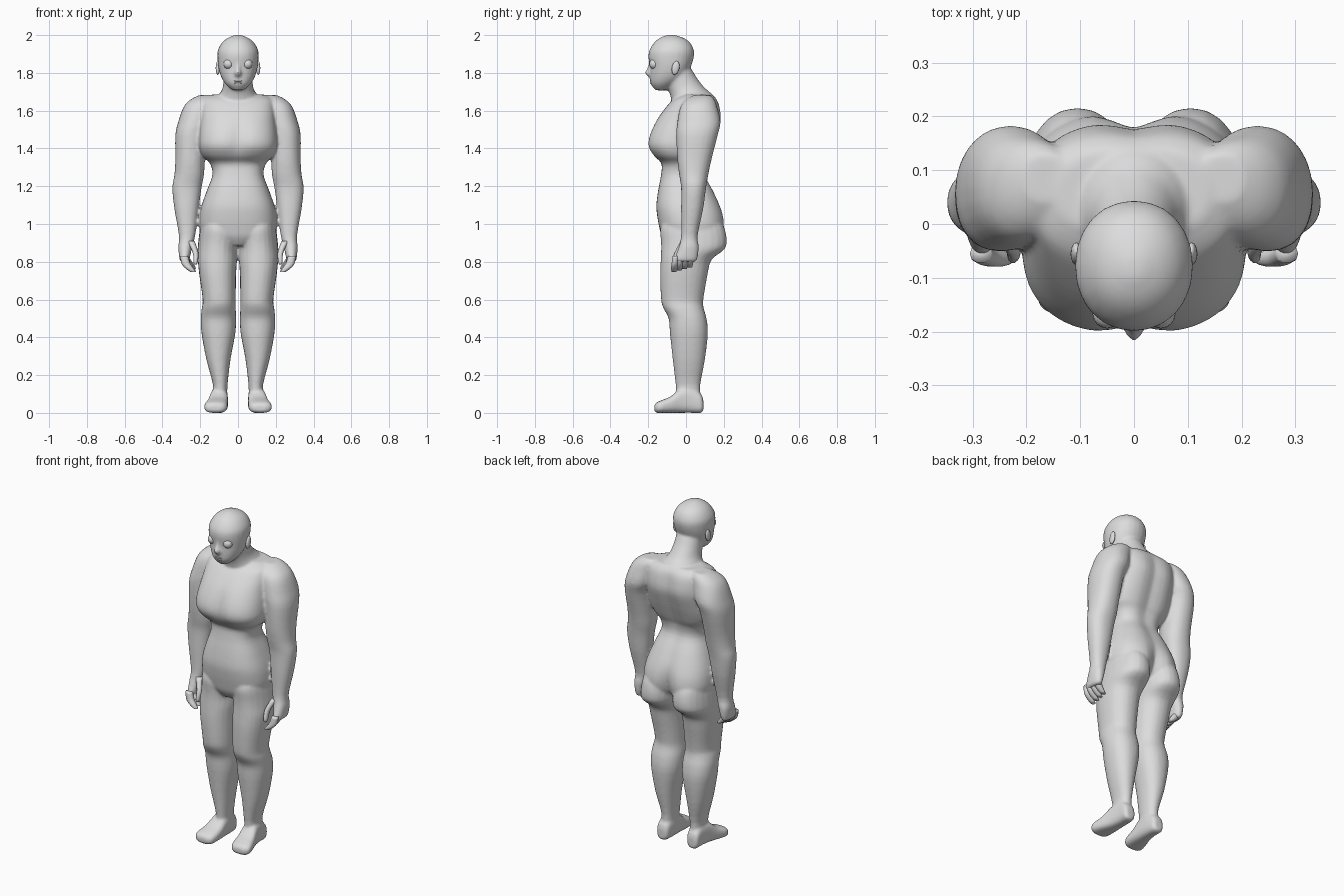
import bpy, bmesh, math
from mathutils import Matrix

skin = bpy.data.materials.new("plain_grey")
skin.diffuse_color = (0.72, 0.72, 0.72, 1)


def finish(name, bm):
    bmesh.ops.recalc_face_normals(bm, faces=bm.faces)
    me = bpy.data.meshes.new(name)
    bm.to_mesh(me)
    bm.free()
    me.materials.append(skin)
    me.shade_smooth()
    ob = bpy.data.objects.new(name, me)
    bpy.context.collection.objects.link(ob)
    return ob


def spline(rows, steps):
    """Catmull-Rom interpolation of whole section rows."""
    out = []
    for i in range(len(rows) - 1):
        p0, p1 = rows[max(i - 1, 0)], rows[i]
        p2, p3 = rows[i + 1], rows[min(i + 2, len(rows) - 1)]
        for s in range(steps):
            t = s / steps
            out.append([0.5 * (2 * b + (c - a) * t + (2 * a - 5 * b + 4 * c - d) * t * t
                               + (3 * b - a - 3 * c + d) * t ** 3)
                        for a, b, c, d in zip(p0, p1, p2, p3)])
    out.append(list(rows[-1]))
    return out


def loft(name, rows, axis='z', n=2.2, seg=24, side=1, steps=3):
    """Rows: position, box a0 a1 b0 b1, optional front and back groove depth."""
    bm = bmesh.new()
    rings = []
    for r in spline(rows, steps):
        t, a0, a1, b0, b1 = r[:5]
        cf, cb = (r[5], r[6]) if len(r) > 5 else (0, 0)
        ring = []
        for k in range(seg):
            w = 2 * math.pi * k / seg
            c, s = math.cos(w), math.sin(w)
            a = (a0 + a1) / 2 + (a1 - a0) / 2 * math.copysign(abs(c) ** (2 / n), c)
            b = (b0 + b1) / 2 + (b1 - b0) / 2 * math.copysign(abs(s) ** (2 / n), s)
            g = math.exp(-(a / 0.045) ** 2)
            b += (cf if s < 0 else -cb) * g * abs(s)
            co = (a * side, b, t) if axis == 'z' else (a * side, t, b)
            ring.append(bm.verts.new(co))
        rings.append(ring)
    for p, q in zip(rings, rings[1:]):
        for k in range(seg):
            j = (k + 1) % seg
            bm.faces.new((p[k], p[j], q[j], q[k]))
    bm.faces.new(rings[0])
    bm.faces.new(rings[-1])
    return finish(name, bm)


def blob(name, loc, radii, tilt=0):
    bm = bmesh.new()
    m = (Matrix.Translation(loc) @ Matrix.Rotation(tilt, 4, 'X')
         @ Matrix.Diagonal((*radii, 1)))
    bmesh.ops.create_uvsphere(bm, u_segments=16, v_segments=10, radius=1, matrix=m)
    return finish(name, bm)


body = []

# torso: height, half width, front, back, front groove, back groove
torso = [(.885, .06, -.10, .12, 0, .03), (.93, .18, -.128, .19, 0, .045),
         (.98, .204, -.141, .208, 0, .04),
         (1.04, .204, -.152, .203, 0, .025), (1.10, .192, -.157, .183, 0, .012),
         (1.18, .164, -.147, .146, 0, .01), (1.26, .135, -.132, .105, 0, .01),
         (1.32, .148, -.13, .107, 0, .012), (1.36, .187, -.172, .125, .006, .015),
         (1.41, .207, -.203, .145, .016, .016), (1.47, .207, -.197, .167, .016, .016),
         (1.55, .20, -.158, .19, .006, .015), (1.62, .195, -.105, .182, 0, .012),
         (1.66, .185, -.065, .165, 0, .005), (1.685, .14, -.02, .14, 0, 0)]
body.append(loft("torso", [(z, -w, w, f, b, cf, cb) for z, w, f, b, cf, cb in torso],
                 n=2.6, seg=48))

# neck leaning forward, flaring into the shoulders
body.append(loft("neck", [(1.62, -.14, .14, -.07, .16), (1.685, -.10, .10, -.085, .138),
                          (1.72, -.082, .082, -.10, .10), (1.77, -.076, .076, -.115, .06),
                          (1.82, -.076, .076, -.12, .03)], n=2))

# head
head = [(1.708, .03, -.162, -.10), (1.74, .066, -.186, -.05), (1.78, .09, -.191, .0),
        (1.83, .104, -.191, .025), (1.88, .109, -.199, .041), (1.92, .107, -.194, .042),
        (1.96, .085, -.169, .022), (1.985, .055, -.139, -.013), (2.001, .016, -.10, -.06)]
body.append(loft("head", [(z, -w, w, f, b) for z, w, f, b in head], n=2.1))
body.append(loft("nose", [(1.778, -.016, .016, -.198, -.16), (1.80, -.02, .02, -.219, -.16),
                          (1.825, -.012, .012, -.206, -.16), (1.86, -.012, .012, -.196, -.16)],
                 seg=12, n=2))
blob("upper_lip", (0, -.181, 1.757), (.026, .011, .006))
blob("lower_lip", (0, -.179, 1.746), (.023, .011, .007))

# paired parts
leg = [(1.06, .05, .15, -.07, .14), (1.01, .02, .19, -.12, .185), (.97, .004, .202, -.137, .207),
       (.91, 0, .21, -.133, .216), (.865, .002, .214, -.132, .203), (.81, .005, .213, -.134, .135),
       (.73, .01, .205, -.137, .114), (.60, .012, .187, -.132, .092), (.555, .012, .192, -.12, .094),
       (.50, .01, .197, -.092, .109), (.42, .014, .193, -.085, .116), (.28, .04, .167, -.07, .10),
       (.15, .055, .133, -.055, .076), (.08, .057, .137, -.05, .078)]
foot = [(.092, .08, .12, .012, .065), (.08, .063, .136, 0, .10), (.03, .055, .14, 0, .135),
        (-.03, .053, .15, 0, .128), (-.08, .053, .165, 0, .088), (-.13, .056, .179, 0, .067),
        (-.155, .065, .174, 0, .056), (-.168, .085, .15, .01, .042)]
arm = [(1.682, .12, .205, .04, .13), (1.66, .11, .25, .0, .15), (1.62, .12, .288, -.03, .165),
       (1.54, .14, .317, -.046, .183), (1.47, .165, .332, -.051, .168), (1.34, .175, .332, -.046, .135),
       (1.26, .18, .337, -.036, .118), (1.19, .193, .348, -.026, .106), (1.08, .208, .337, -.026, .091),
       (.94, .226, .313, -.026, .062), (.88, .242, .316, -.038, .068), (.82, .255, .311, -.06, .062),
       (.80, .26, .303, -.062, .052)]
thumb = [(.91, .23, .27, -.03, .01), (.85, .21, .24, -.06, -.02),
         (.80, .213, .236, -.073, -.042), (.785, .219, .231, -.067, -.05)]

for s, tag in ((1, "left"), (-1, "right")):
    body.append(loft(tag + "_leg", leg, side=s))
    body.append(loft(tag + "_foot", foot, axis='y', n=2.8, side=s))
    body.append(loft(tag + "_arm", arm, side=s))
    loft(tag + "_thumb", thumb, side=s, seg=10, n=2)
    # four curled fingers held close together
    for i in range(4):
        y = -.058 + .028 * i
        up = .008 * i
        loft(f"{tag}_finger_{i}",
             [(.83, .265, .305, y - .014, y + .02), (.79 + up, .252, .299, y - .019, y + .016),
              (.765 + up, .235, .278, y - .022, y + .012), (.745 + up, .222, .25, y - .018, y + .007)],
             side=s, seg=10, n=2.2)
    # face details
    blob(tag + "_eye", (s * .05, -.167, 1.847), (.027, .027, .027))
    blob(tag + "_ear", (s * .107, -.055, 1.826), (.011, .02, .037), -.2)

# join the body parts and fuse them into one continuous skin
bm = bmesh.new()
for ob in body:
    bm.from_mesh(ob.data)
    bpy.data.objects.remove(ob)
skin_body = finish("body", bm)
fuse = skin_body.modifiers.new("fuse", 'REMESH')
fuse.mode = 'VOXEL'
fuse.voxel_size = 0.007
fuse.use_smooth_shade = True
relax = skin_body.modifiers.new("relax", 'SMOOTH')
relax.factor = 0.5
relax.iterations = 10
